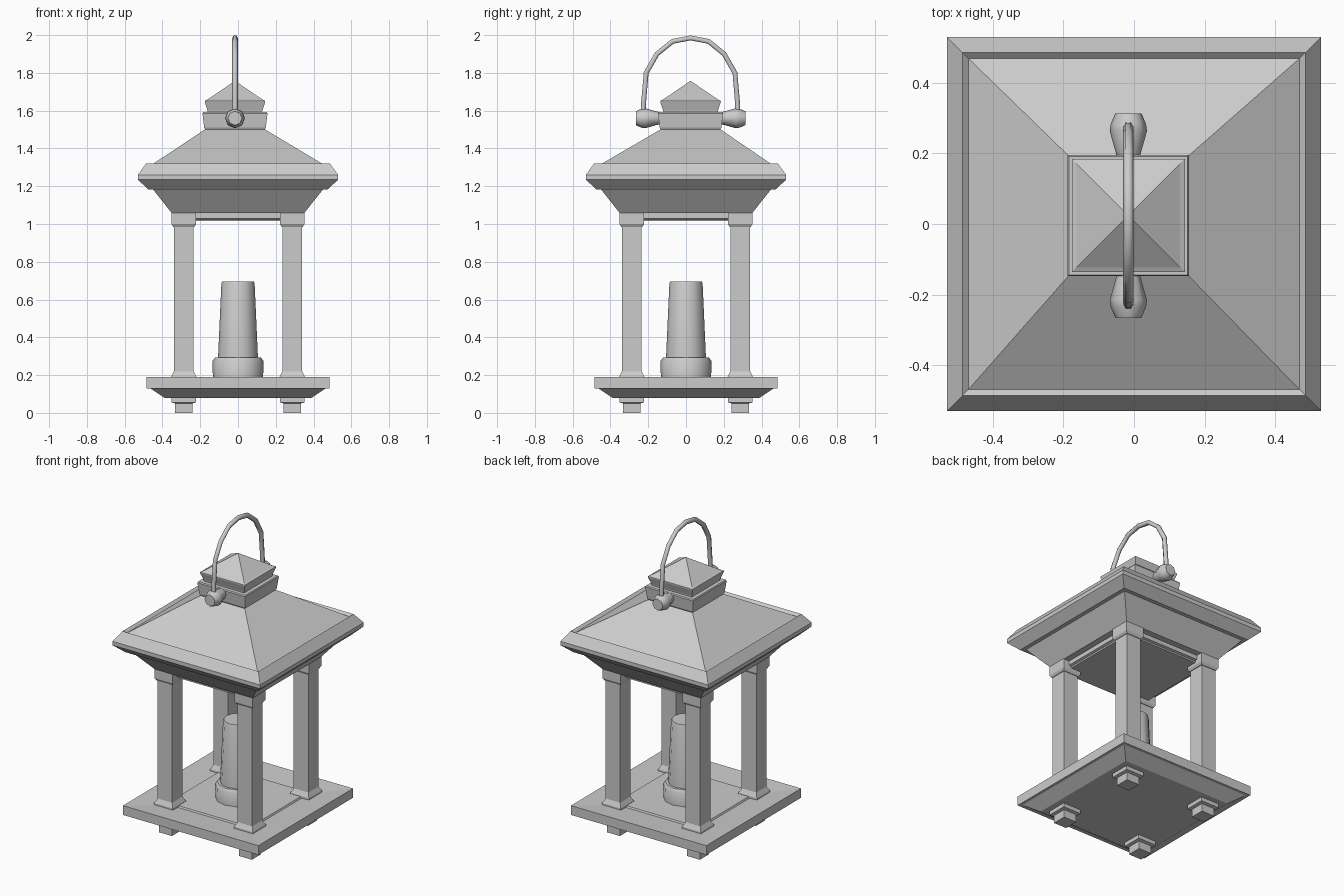
import bpy, bmesh, math
from mathutils import Vector

if "Cube" in bpy.data.objects:
    bpy.data.objects.remove(bpy.data.objects["Cube"])


def loft(name, profile, sides=4, centre=(0, 0), axis='Z', height=0.0, smooth=False):
    """Stack rings of (half_width, level). Square rings use half-widths, round rings use radii."""
    bm = bmesh.new()
    scale = math.sqrt(2) if sides == 4 else 1
    rings = []
    for r, t in profile:
        ring = []
        for i in range(1 if r == 0 else sides):
            a = 2 * math.pi * (i + 0.5 * (sides == 4)) / sides
            u, v = r * scale * math.cos(a), r * scale * math.sin(a)
            co = (u, v, t) if axis == 'Z' else (u, t, v)
            ring.append(bm.verts.new(Vector(co) + Vector((*centre, height))))
        rings.append(ring)
    for a, b in zip(rings, rings[1:]):
        for i in range(sides):
            j = (i + 1) % sides
            if len(b) == 1:
                bm.faces.new((a[i], a[j], b[0]))
            else:
                bm.faces.new((a[i], a[j], b[j], b[i]))
    for ring in (rings[0], rings[-1]):
        if len(ring) > 2:
            bm.faces.new(ring)
    bmesh.ops.recalc_face_normals(bm, faces=bm.faces)
    me = bpy.data.meshes.new(name)
    bm.to_mesh(me)
    bm.free()
    ob = bpy.data.objects.new(name, me)
    bpy.context.collection.objects.link(ob)
    if smooth:
        bpy.ops.object.select_all(action='DESELECT')
        ob.select_set(True)
        bpy.context.view_layer.objects.active = ob
        bpy.ops.object.shade_smooth_by_angle(angle=math.radians(50))
    return ob


# Base plate with chamfered underside, top dished towards a raised floor panel
loft("base_plate", [(.39, .08), (.465, .13), (.485, .13), (.485, .19),
                    (.30, .178), (.295, .188)])

# Four feet and posts
for sx in (-1, 1):
    for sy in (-1, 1):
        c = (.287 * sx, .287 * sy)
        loft("foot", [(.046, 0), (.046, .05), (.065, .055), (.065, .085)], centre=c)
        loft("post", [(.067, .17), (.067, .192), (.052, .22), (.052, .985),
                      (.056, .985), (.065, 1.0), (.065, 1.06)], centre=c)

# Ceiling panel and roof with a raised rim
loft("ceiling_panel", [(.295, 1.015), (.295, 1.025), (.31, 1.03), (.31, 1.06)])
# The chimney cap and handle sit slightly off centre
CX, CY = -.016, .024
roof = loft("roof", [(.35, 1.057), (.45, 1.183), (.475, 1.183), (.53, 1.235), (.53, 1.26),
                     (.487, 1.32), (.47, 1.305), (.16, 1.5)])
for v in roof.data.vertices:
    if v.co.z > 1.45:
        v.co.x += CX
        v.co.y += CY

# Chimney cap
loft("cap_lower", [(.155, 1.495), (.163, 1.51), (.172, 1.585), (.168, 1.592)], centre=(CX, CY))
loft("cap_upper", [(.143, 1.585), (.145, 1.6), (.16, 1.645), (.16, 1.652), (.147, 1.658),
                   (0, 1.758)], centre=(CX, CY))

# Candle and its holder
loft("candle_holder", [(.133, .18), (.135, .275), (.122, .292), (.1, .292)], 12, smooth=True)
loft("candle", [(.106, .285), (.088, .685), (.084, .695)], 12, smooth=True)

# Handle knobs
for s in (-1, 1):
    loft("handle_knob", [(.03, s * .15), (.036, s * .18), (.053, s * .24), (.05, s * .26), (.037, s * .29)],
         8, centre=(CX, CY), axis='Y', height=1.56, smooth=True)

# Wire handle
half = [(.252, 1.57), (.248, 1.65), (.235, 1.8), (.178, 1.9), (.095, 1.967)]
path = [(-y, z) for y, z in half] + [(0, 1.985)] + half[::-1]
cu = bpy.data.curves.new("handle_path", 'CURVE')
cu.dimensions = '3D'
cu.bevel_depth = .015
cu.bevel_resolution = 1
cu.use_fill_caps = True
sp = cu.splines.new('POLY')
sp.points.add(len(path) - 1)
for p, (y, z) in zip(sp.points, path):
    p.co = (CX, CY + y, z, 1)
handle = bpy.data.objects.new("handle", cu)
bpy.context.collection.objects.link(handle)
